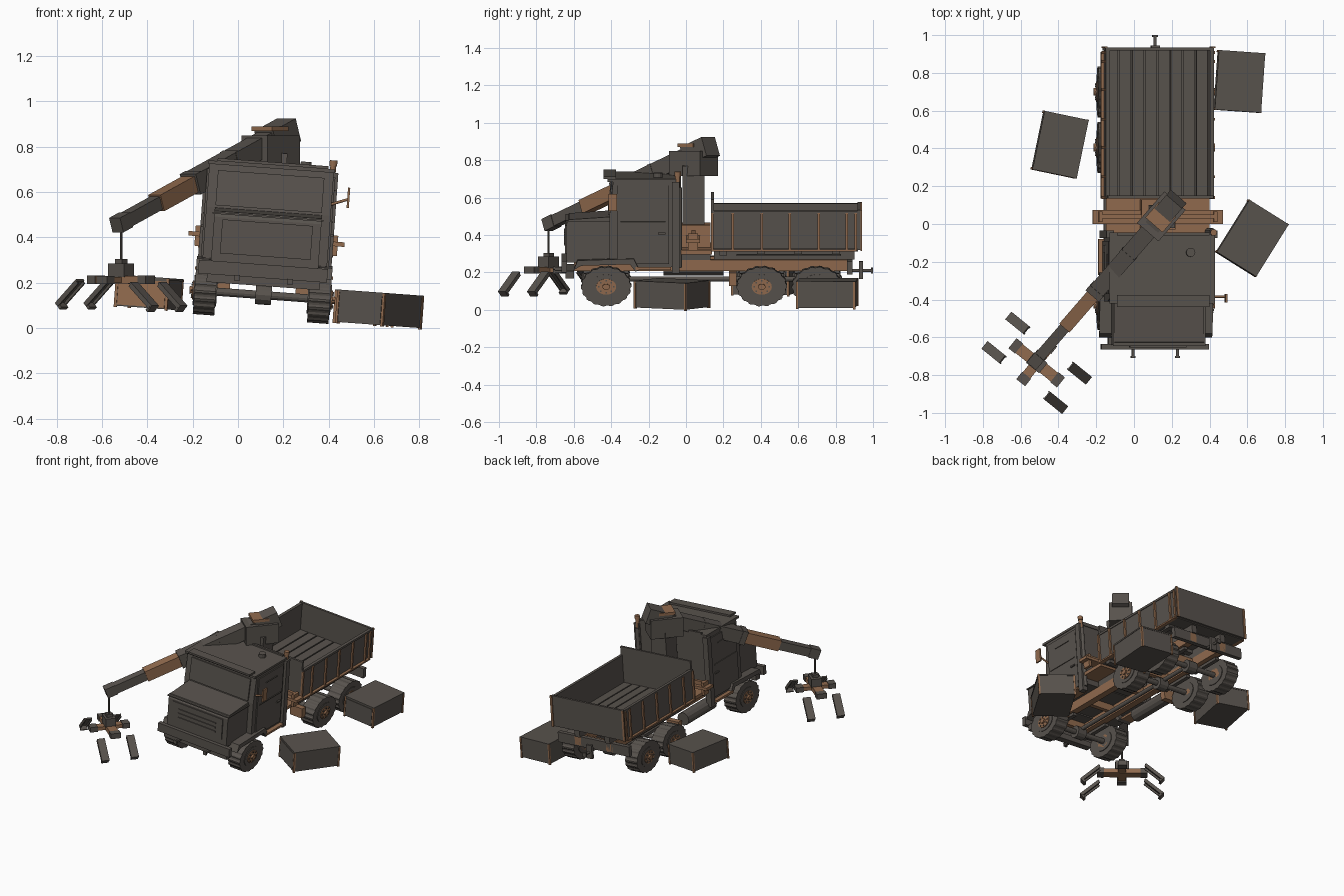
import bpy, bmesh, math
from mathutils import Matrix, Vector


def material(name, rgb):
    m = bpy.data.materials.new(name)
    m.diffuse_color = (*rgb, 1)
    return m


GREY = material("dark_steel", (0.098, 0.086, 0.075))
RUST = material("rust_brown", (0.285, 0.147, 0.077))
# Sloping ground: everything is built upright, then leaned to this frame
LEAN = Matrix.Translation((0.10, 0, 0.046)) @ Matrix.Rotation(math.radians(4.2), 4, 'Y')
UP = LEAN.inverted()


def make(name, bm, mat, frame=None):
    bmesh.ops.recalc_face_normals(bm, faces=bm.faces)
    bm.transform(LEAN @ (frame or Matrix()))
    me = bpy.data.meshes.new(name)
    bm.to_mesh(me)
    bm.free()
    me.materials.append(mat)
    ob = bpy.data.objects.new(name, me)
    bpy.context.collection.objects.link(ob)
    return ob


def box(name, x, y, z, mat=GREY, frame=None):
    bm = bmesh.new()
    bmesh.ops.create_cube(bm, size=1)
    for v in bm.verts:
        v.co = [(r[0] + r[1]) / 2 + c * (r[1] - r[0]) for r, c in zip((x, y, z), v.co)]
    return make(name, bm, mat, frame)


def pair(name, x, y, z, mat=GREY):
    box(name + "_right", x, y, z, mat)
    box(name + "_left", (-x[1], -x[0]), y, z, mat)


def prism(name, pts, x, mat=GREY, frame=None):
    """Side profile of (y, z) points extruded along x."""
    bm = bmesh.new()
    f = bm.faces.new([bm.verts.new((x[0], p[0], p[1])) for p in pts])
    new = bmesh.ops.extrude_face_region(bm, geom=[f])["geom"]
    for v in new:
        if isinstance(v, bmesh.types.BMVert):
            v.co.x = x[1]
    return make(name, bm, mat, frame)


def rod(name, a, b, r, mat=GREY, sides=12):
    a, b = Vector(a), Vector(b)
    bm = bmesh.new()
    bmesh.ops.create_cone(bm, cap_ends=True, segments=sides, radius1=r, radius2=r,
                          depth=(b - a).length)
    q = (b - a).to_track_quat('Z', 'Y').to_matrix().to_4x4()
    return make(name, bm, mat, Matrix.Translation((a + b) / 2) @ q)


# Wheels: toothed tyre, rust hub and nuts
RY, RZ, HUB = 0.135, 0.106, 0.10


def ring(y, scale, n, tooth=1.0):
    return [(y + RY * k * math.cos(i * math.tau / n), HUB + RZ * k * math.sin(i * math.tau / n))
            for i in range(n) for k in [scale if i % 4 < 2 else scale * tooth]]


for y in (-0.427, 0.405, 0.70):
    for s in (-1, 1):
        prism("tyre", ring(y, 1, 72, 0.96), (s * 0.205, s * 0.30))
        prism("rim", ring(y, 0.62, 24), (s * 0.20, s * 0.304))
        prism("hub", ring(y, 0.40, 20), (s * 0.20, s * 0.309), RUST)
        prism("hub_cap", ring(y, 0.15, 12), (s * 0.30, s * 0.322), RUST)
        for i in range(8):
            a = i * math.tau / 8
            cy, cz = y + 0.04 * math.cos(a), HUB + 0.032 * math.sin(a)
            box("wheel_nut", sorted((s * 0.305, s * 0.314)), (cy - .004, cy + .004), (cz - .004, cz + .004))
    rod("axle", (-0.22, y, HUB), (0.22, y, HUB), 0.018)
    rod("differential", (-0.03, y, HUB), (0.04, y, HUB), 0.042)
    pair("leaf_spring", (0.12, 0.15), (y - 0.12, y + 0.12), (0.14, 0.16))
rod("drive_shaft", (0, -0.43, 0.12), (0, 0.72, 0.12), 0.014)

# Chassis
pair("chassis_rail", (0.10, 0.15), (-0.60, 0.89), (0.172, 0.233), RUST)
for y in (-0.5, -0.2, 0.1, 0.35, 0.6, 0.85):
    box("cross_member", (-0.10, 0.10), (y - 0.015, y + 0.015), (0.18, 0.228), RUST)
rod("fuel_tank", (-0.23, -0.12, 0.165), (-0.23, 0.2, 0.165), 0.045)
pair("tank_bracket", (0.145, 0.24), (0.23, 0.27), (0.10, 0.17), RUST)
box("rear_bumper", (-0.285, 0.285), (0.86, 0.89), (0.165, 0.235))
rod("tow_bar", (0, 0.88, 0.165), (0, 1.0, 0.165), 0.008)
box("tow_plate", (-0.022, 0.022), (0.925, 0.945), (0.12, 0.215))
box("tow_end", (-0.015, 0.015), (0.99, 1.0), (0.15, 0.18))

# Cab with roof, doors, windscreen and visor
prism("cab", [(-0.05, 0.233), (-0.05, 0.66), (-0.39, 0.66), (-0.41, 0.47), (-0.41, 0.233)], (-0.275, 0.275))
box("roof", (-0.28, 0.28), (-0.42, -0.045), (0.66, 0.675))
box("visor", (-0.24, 0.25), (-0.44, -0.375), (0.675, 0.688))
box("roof_edge", (-0.24, 0.25), (-0.06, -0.045), (0.675, 0.685))
prism("windscreen_plate", [(-0.418, 0.48), (-0.408, 0.48), (-0.394, 0.635), (-0.402, 0.635)], (-0.235, 0.235))
pair("sill", (0.25, 0.275), (-0.29, -0.05), (0.205, 0.235))
pair("door", (0.27, 0.283), (-0.37, -0.09), (0.22, 0.64))
pair("door_slit", (0.283, 0.288), (-0.35, -0.11), (0.44, 0.447))
pair("door_handle", (0.283, 0.293), (-0.15, -0.11), (0.38, 0.39))
pair("window_slit", (0.283, 0.288), (-0.29, -0.16), (0.58, 0.586))
pair("step", (0.22, 0.305), (-0.27, -0.08), (0.19, 0.205), RUST)
pair("rear_pillar", (0.255, 0.295), (-0.075, -0.035), (0.17, 0.66))
rod("exhaust_pipe", (0.27, -0.035, 0.2), (0.27, -0.035, 0.63), 0.013)
rod("exhaust_top", (0.27, -0.045, 0.62), (0.27, -0.045, 0.70), 0.013, RUST)
rod("exhaust_cap", (0.27, -0.045, 0.69), (0.27, -0.045, 0.715), 0.017, RUST)
rod("roof_vent", (0.15, -0.15, 0.67), (0.15, -0.15, 0.70), 0.024)
rod("mirror_arm", (0.27, -0.385, 0.52), (0.35, -0.385, 0.55), 0.006, RUST)
box("mirror", (0.342, 0.352), (-0.415, -0.37), (0.51, 0.60), RUST)

# Hood, grille, fenders and bumper
prism("hood", [(-0.64, 0.225), (-0.64, 0.43), (-0.625, 0.455), (-0.40, 0.47), (-0.40, 0.225)], (-0.237, 0.237))
box("hood_lid", (-0.245, 0.245), (-0.645, -0.41), (0.442, 0.450))
box("grille_plate", (-0.20, 0.20), (-0.647, -0.638), (0.27, 0.42))
for z in (0.31, 0.34, 0.37):
    box("grille_bar", (-0.15, 0.15), (-0.653, -0.645), (z, z + 0.01))
fender = [(-0.60, 0.19), (-0.58, 0.24), (-0.28, 0.25), (-0.25, 0.19), (-0.27, 0.18), (-0.30, 0.22), (-0.56, 0.212)]
for s in (-1, 1):
    prism("fender", fender, (s * 0.20, s * 0.30))
    box("tow_hook", sorted((s * 0.11, s * 0.125)), (-0.71, -0.64), (0.16, 0.175))
    box("hook_end", sorted((s * 0.105, s * 0.13)), (-0.71, -0.70), (0.155, 0.18))
box("bumper", (-0.29, 0.28), (-0.665, -0.635), (0.175, 0.235))
box("lower_guard", (-0.25, 0.25), (-0.645, -0.60), (0.14, 0.18))

# Cargo bed
box("bed_floor", (-0.275, 0.275), (0.14, 0.92), (0.288, 0.298))
for i in range(8):
    x = -0.272 + i * 0.068
    box("bed_plank", (x + 0.004, x + 0.064), (0.14, 0.92), (0.297, 0.312))
pair("bed_side", (0.268, 0.282), (0.135, 0.92), (0.30, 0.495))
pair("bed_top_rail", (0.266, 0.287), (0.135, 0.92), (0.49, 0.505))
pair("bed_bottom_rail", (0.27, 0.298), (0.135, 0.91), (0.288, 0.298), RUST)
for y in (0.14, 0.25, 0.405, 0.555, 0.71, 0.86, 0.908):
    pair("bed_post", (0.28, 0.294), (y - 0.007, y + 0.007), (0.29, 0.495), RUST)
box("headboard", (-0.28, 0.28), (0.135, 0.15), (0.30, 0.565))
box("tailgate", (-0.288, 0.288), (0.918, 0.934), (0.295, 0.51))
pair("tailgate_post", (0.278, 0.294), (0.932, 0.94), (0.29, 0.51), RUST)
pair("bed_runner", (0.10, 0.14), (0.15, 0.9), (0.233, 0.288))
for y in (0.2, 0.4, 0.6, 0.8):
    box("bed_cross_beam", (-0.27, 0.27), (y - 0.02, y + 0.02), (0.266, 0.288))
pair("bed_skirt", (0.24, 0.275), (0.27, 0.83), (0.262, 0.272))

# Crane base, outriggers and column
box("crane_base", (-0.27, 0.28), (-0.05, 0.14), (0.272, 0.295), RUST)
box("base_block", (-0.15, 0.15), (-0.04, 0.13), (0.233, 0.275))
box("outrigger_beam", (-0.345, 0.345), (0.0, 0.075), (0.338, 0.358), RUST)
box("outrigger_ridge", (-0.30, 0.30), (0.03, 0.05), (0.355, 0.385), RUST)
pair("outrigger_foot", (0.295, 0.315), (0.01, 0.065), (0.295, 0.385), RUST)
box("column_foot", (-0.09, 0.09), (-0.03, 0.13), (0.29, 0.415), RUST)
box("column", (-0.055, 0.065), (-0.02, 0.10), (0.40, 0.73))
rod("column_pipe", (0.0, -0.04, 0.3), (0.0, -0.04, 0.68), 0.014)
HEAD, TIP = Vector((0.145, 0.04, 0.83)), Vector((-0.52, -0.725, 0.463))
yaw = math.atan2(HEAD.x - TIP.x, TIP.y - HEAD.y)
base = UP @ Matrix.Translation((0.145, 0.04, 0)) @ Matrix.Rotation(yaw, 4, 'Z')
box("slew_housing", (-0.075, 0.075), (-0.11, 0.11), (0.715, 0.85), GREY, base)
box("housing_cap", (-0.06, 0.06), (-0.05, 0.06), (0.87, 0.889), RUST, base)

# Telescopic boom, y runs from head to tip
boom = UP @ Matrix.Translation(HEAD) @ (TIP - HEAD).to_track_quat('Y', 'Z').to_matrix().to_4x4()
L = (TIP - HEAD).length
for name, a, b, w, h, mat in (("boom_head", -0.12, 0.03, 0.055, 0.053, GREY), ("boom_outer", 0.0, 0.53, 0.044, 0.045, GREY),
                              ("boom_middle", 0.5, 0.76, 0.036, 0.038, RUST), ("boom_inner", 0.72, 0.99, 0.029, 0.03, GREY),
                              ("boom_collar_a", 0.50, 0.535, 0.047, 0.048, GREY), ("boom_collar_b", 0.25, 0.27, 0.046, 0.047, GREY),
                              ("boom_tip", 0.96, 1.025, 0.032, 0.034, GREY)):
    box(name, (-w, w), (a * L, b * L), (-h, h), mat, boom)

# Cable and grapple
C = Vector((-0.515, -0.735, 0))
at = lambda z: UP @ Vector((C.x, C.y, z))
rod("cable", at(0.27), at(0.45), 0.006, GREY, 8)
grip = UP @ Matrix.Translation(C) @ Matrix.Rotation(math.radians(-39), 4, 'Z')
box("grapple_block", (-0.045, 0.045), (-0.035, 0.035), (0.225, 0.285), GREY, grip)
box("grapple_swivel", (-0.02, 0.02), (-0.02, 0.02), (0.28, 0.305), GREY, grip)
box("grapple_arm_long", (-0.13, 0.13), (-0.03, 0.03), (0.197, 0.23), RUST, grip)
box("grapple_arm_short", (-0.026, 0.026), (-0.10, 0.10), (0.20, 0.225), RUST, grip)
for s in (-1, 1):
    box("long_arm_end", sorted((s * 0.12, s * 0.165)), (-0.034, 0.034), (0.195, 0.232), GREY, grip)
    box("short_arm_end", (-0.03, 0.03), sorted((s * 0.085, s * 0.135)), (0.195, 0.23), GREY, grip)
    for t in (-1, 1):
        claw = grip @ Matrix.Translation((s * 0.208, t * 0.1, 0.15 - s * 0.006)) @ Matrix.Rotation(s * 0.72, 4, 'Y')
        box("claw_plate", (-0.08, 0.08), (-0.026, 0.026), (0, 0.01), GREY, claw)
        for k in (-1, 1):
            box("claw_flange", (-0.075, 0.075), sorted((k * 0.018, k * 0.026)), (-0.012, 0), GREY, claw)
        box("claw_tooth", sorted((s * 0.065, s * 0.08)), (-0.024, 0.024), (-0.028, 0), GREY, claw)

# Loose crates with rust corner trims
for x, y, deg, w, l, h, end in ((-0.50, 0.42, -11.7, 0.233, 0.31, 0.14, RUST), (0.452, 0.755, -4, 0.24, 0.31, 0.145, GREY),
                                (0.52, -0.075, -32, 0.24, 0.32, 0.145, GREY)):
    f = Matrix.Translation((x, y, 0)) @ Matrix.Rotation(math.radians(deg), 4, 'Z')
    a, b = w / 2, l / 2
    box("crate", (-a, a), (-b, b), (0.006, h), GREY, f)
    box("crate_lid", (-a - .003, a + .003), (-b - .003, b + .003), (h - 0.006, h + 0.004), GREY, f)
    box("crate_end", (-a + .01, a - .01), (-b - .004, -b + .001), (0.012, h - 0.012), end, f)
    for s in (-1, 1):
        for t in (-1, 1):
            box("crate_corner", sorted((s * (a - .008), s * (a + .004))), sorted((t * (b - .008), t * (b + .004))),
                (0, h), RUST, f)
